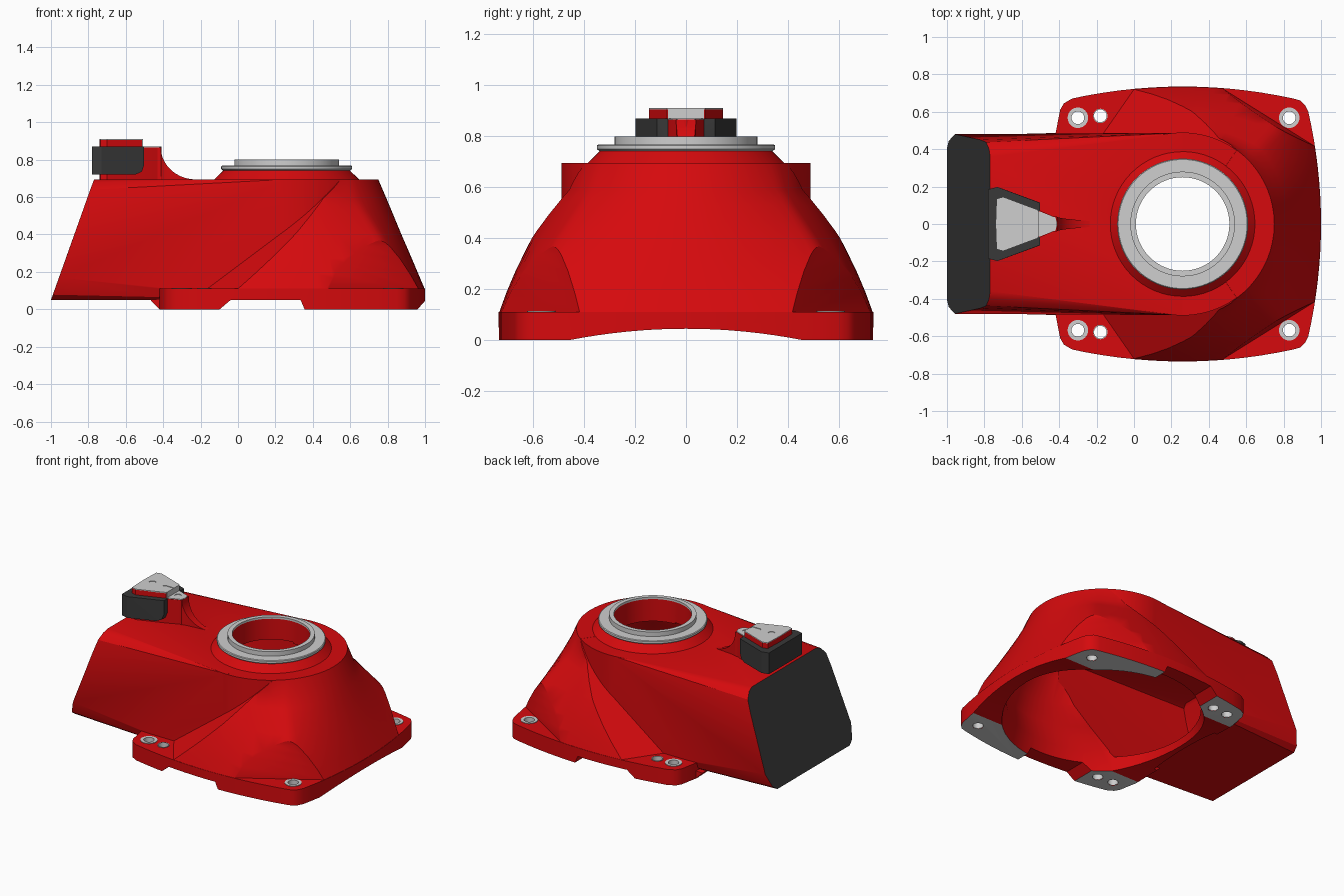
import bpy, bmesh
from math import sin, cos, pi, atan2
from mathutils import Vector

if "Cube" in bpy.data.objects:
    bpy.data.objects.remove(bpy.data.objects["Cube"])

CX = 0.26      # axis of the round neck
TOP = 0.695    # top face of the casting


def material(name, rgb):
    m = bpy.data.materials.new(name)
    m.use_nodes = True
    m.diffuse_color = (*rgb, 1)
    m.node_tree.nodes["Principled BSDF"].inputs["Base Color"].default_value = (*rgb, 1)
    return m


RED = material("red_paint", (0.67, 0.003, 0.004))
GREY = material("machined_metal", (0.62, 0.62, 0.62))
DARK = material("dark_plastic", (0.04, 0.04, 0.04))


def finish(name, bm, mat):
    bmesh.ops.recalc_face_normals(bm, faces=bm.faces)
    mesh = bpy.data.meshes.new(name)
    bm.to_mesh(mesh)
    bm.free()
    mesh.materials.append(mat)
    ob = bpy.data.objects.new(name, mesh)
    bpy.context.collection.objects.link(ob)
    return ob


def loft_bm(rings, closed=False):
    """Skin a list of equal rings; capped, or joined end to start."""
    bm = bmesh.new()
    vs = [[bm.verts.new(p) for p in r] for r in rings]
    n = len(vs[0])
    pairs = list(zip(vs, vs[1:])) + ([(vs[-1], vs[0])] if closed else [])
    for a, b in pairs:
        for i in range(n):
            j = (i + 1) % n
            bm.faces.new((a[i], a[j], b[j], b[i]))
    if not closed:
        bm.faces.new(vs[0])
        bm.faces.new(vs[-1])
    return bm


def loft(name, rings, mat=RED, closed=False):
    return finish(name, loft_bm(rings, closed), mat)


def prism(name, plan, z0, z1, mat=RED):
    return loft(name, [[(x, y, z) for x, y in plan] for z in (z0, z1)], mat)


def hull(name, points, mat=RED):
    bm = bmesh.new()
    for p in points:
        bm.verts.new(p)
    bmesh.ops.convex_hull(bm, input=bm.verts)
    return finish(name, bm, mat)


def ellipse(x, y, rx, ry, z, n=64):
    return [(x + rx * cos(2 * pi * i / n), y + ry * sin(2 * pi * i / n), z) for i in range(n)]


def cylinder(name, x, y, r, z0, z1, mat=RED, n=64):
    return loft(name, [ellipse(x, y, r, r, z, n) for z in (z0, z1)], mat)


def lathe(name, profile, x, y, mat, n=64):
    return loft(name, [ellipse(x, y, r, r, z, n) for r, z in profile], mat, closed=True)


def mirror(half):
    """Mirror an open half outline (y >= 0, ends on y = 0) into a full one."""
    return half + [(x, -y) for x, y in reversed(half) if y > 0]


def boolean(target, tool, op):
    mod = target.modifiers.new("cut", "BOOLEAN")
    mod.operation, mod.solver, mod.object = op, "EXACT", tool
    bpy.context.view_layer.objects.active = target
    bpy.ops.object.modifier_apply(modifier=mod.name)
    bpy.data.objects.remove(tool)


# Base outline: bowed front, bowed sides, clipped corners
front = [(1 - 0.075 * (0.075 * i / 0.63) ** 2, 0.075 * i) for i in range(9)]
side = []
for i in range(15):
    x = 0.85 - 1.18 * i / 14
    side.append((x, 0.735 - 0.075 * ((x - CX) / 0.64) ** 2))
half = front + [(0.915, 0.635), (0.89, 0.66)] + side
half += [(-0.375, 0.645), (-0.395, 0.61), (-0.42, 0.48), (-0.42, 0.2), (-0.42, 0)]
outline = mirror(half)

# Flared skirt from the base outline up to the round neck
rings = []
levels = ((0.09, 0, 0), (0.11, 0, 0), (0.19, 0.137, 0.12), (0.27, 0.273, 0.26),
          (0.4, 0.5, 0.52), (0.53, 0.718, 0.86), (0.59, 0.82, 1), (TOP, 1, 1))
for z, wx, wy in levels:
    ring = []
    for x, y in outline:
        a = atan2(y, x - CX)
        w = wx + (wy - wx) * sin(a) ** 2
        bx, by = (x - CX) * 0.997, y * 0.997
        ring.append((CX + bx + (0.49 * cos(a) - bx) * w, by + (0.49 * sin(a) - by) * w, z))
    rings.append(ring)
bm = loft_bm(rings)
for s in (1, -1):
    # bolt pocket at the front corner, then the slanted end of the flare
    for co, no in (((0.92, 0.445 * s, 0.11), (0.0625, 0.1 * s, 0.01)),
                   ((0, 0.72 * s, 0.11), (-0.092, 0.064 * s, 0.122))):
        cut = bmesh.ops.bisect_plane(bm, geom=bm.verts[:] + bm.edges[:] + bm.faces[:],
                                     plane_co=co, plane_no=Vector(no).normalized(),
                                     clear_outer=True)
        edges = [e for e in cut["geom_cut"] if isinstance(e, bmesh.types.BMEdge)]
        bmesh.ops.holes_fill(bm, edges=edges, sides=0)
bmesh.ops.triangulate(bm, faces=[f for f in bm.faces if len(f.verts) > 4])
skirt = finish("skirt", bm, RED)


def housing(name, wall):
    """Rear housing with sloped back and softened corners, inset by wall."""
    back = [(-1, 0.405, 0.05), (-0.99, 0.445, 0.078), (-0.957, 0.48, 0.17), (-0.82, 0.45, 0.555),
            (-0.79, 0.437, 0.639), (-0.775, 0.4, 0.68), (-0.769, 0.36, TOP),
            (CX, 0.488, 0.05), (CX, 0.488, TOP)]
    return hull(name, [(x + (wall if x < 0 else 0), (y - wall) * s,
                        min(max(z, 0.05 + wall), TOP - wall))
                       for x, y, z in back for s in (1, -1)])


# Join the casting
casting = prism("casting", outline, 0, 0.11)
boolean(casting, skirt, "UNION")
boolean(casting, cylinder("neck", CX, 0, 0.489, 0.06, TOP - 0.0005, n=96), "UNION")
boolean(casting, housing("housing", 0), "UNION")
for s in (1, -1):
    boolean(casting, hull("foot_heel", [(x, y * s, z) for y in (0.3, 0.487) for x, z in (
        (-0.47, 0.052), (-0.42, 0.0005), (-0.3, 0.0005), (-0.3, 0.06))]), "UNION")

# Hollow shell, bore, and arches between the feet
cavity = loft("cavity", [ellipse(x, 0, rx, ry, z) for x, rx, ry, z in (
    (CX, 0.66, 0.65, -0.02), (CX, 0.62, 0.615, 0.13), (0.34, 0.53, 0.59, 0.25),
    (0.38, 0.45, 0.54, 0.36), (0.36, 0.42, 0.455, 0.5), (CX, 0.43, 0.43, 0.63))])
boolean(casting, cavity, "DIFFERENCE")
boolean(casting, housing("inner_housing", 0.04), "DIFFERENCE")
boolean(casting, cylinder("bore", CX, 0, 0.25, 0.5, 0.9), "DIFFERENCE")
notch = [(-0.11, -0.01), (-0.04, 0.049), (0.335, 0.049), (0.36, -0.01)]
boolean(casting, loft("side_arch", [[(x, y, z) for x, z in notch] for y in (-1, 1)]), "DIFFERENCE")
arc = [(0.46 * i / 8, 0.045 * (1 - (i / 8) ** 2)) for i in range(-8, 9)]
arc = [(-0.46, -0.05)] + arc + [(0.46, -0.05)]
boolean(casting, loft("front_arch", [[(x, y, z) for y, z in arc] for x in (-0.6, 1.2)]), "DIFFERENCE")

# Bolt holes with metal sleeves
for s, tag in ((1, "left"), (-1, "right")):
    for x, y, rim, place in ((-0.3, 0.568, 0.055, "rear"), (0.83, 0.568, 0.055, "front"),
                             (-0.18, 0.578, 0.0385, "dowel")):
        boolean(casting, cylinder("hole", x, y * s, 0.037, -0.1, 0.2, n=24), "DIFFERENCE")
        lathe(f"{place}_sleeve_{tag}", [(0.034, 0.001), (0.0375, 0.001), (0.0375, 0.1), (rim, 0.1),
                                        (rim, 0.114), (0.034, 0.114)], x, y * s, GREY, 24)

# Machined feet and dark back cover, by face direction
casting.data.materials.clear()
for m in (RED, GREY, DARK):
    casting.data.materials.append(m)
for f in casting.data.polygons:
    f.material_index = 0
    if f.normal.z < -0.9 and f.center.z < 0.003:
        f.material_index = 1
    elif f.normal.x < -0.8 and f.center.x < -0.75:
        f.material_index = 2

# Collar and stepped mounting ring
lathe("collar", [(0.25, 0.64), (0.26, 0.64), (0.26, 0.69), (0.392, 0.69), (0.335, 0.745),
                 (0.26, 0.745), (0.26, 0.786), (0.25, 0.786)], CX, 0, RED)
lathe("mounting_ring", [(0.25, 0.786), (0.25, 0.8), (0.28, 0.8), (0.28, 0.768), (0.345, 0.768),
                        (0.35, 0.764), (0.35, 0.75), (0.34, 0.742), (0.255, 0.742)], CX, 0, GREY)

# Connector mount with its tapering concave fin
mount = mirror([(-0.41, 0), (-0.42, 0.035), (-0.51, 0.075), (-0.7, 0.145), (-0.735, 0.135), (-0.74, 0)])
upper = mirror([(-0.512, 0), (-0.512, 0.075), (-0.7, 0.145), (-0.735, 0.135), (-0.74, 0)])
prism("connector_mount", mount, 0.69, 0.866)
prism("connector_head", upper, 0.86, 0.906)
fin = [(-0.45, 0.866, 0.04)]
for i in range(11):
    a = pi / 20 * i
    fin.append((-0.225 - 0.188 * cos(a), 0.866 - 0.172 * sin(a), 0.04 - 0.0025 * i))
loft("fin", [[(x, w, 0.68), (x, w, z), (x, -w, z), (x, -w, 0.68)] for x, z, w in fin])

# Metal faces on the connector, with shallow holes and a slot
plate = prism("connector_plate", upper, 0.904, 0.911, GREY)
step = prism("step_plate", mirror([(-0.41, 0), (-0.42, 0.035), (-0.512, 0.07), (-0.512, 0)]),
             0.864, 0.871, GREY)
prism("step_wall", mirror([(-0.508, 0), (-0.508, 0.07), (-0.512, 0.07), (-0.512, 0)]), 0.868, 0.911, GREY)
boolean(plate, cylinder("plate_hole", -0.67, 0, 0.024, 0.907, 1, GREY, 20), "DIFFERENCE")
boolean(step, cylinder("step_hole", -0.47, 0, 0.024, 0.867, 1, GREY, 20), "DIFFERENCE")
slot = mirror([(-0.5, 0), (-0.5, 0.012), (-0.575, 0.012), (-0.587, 0)])
boolean(plate, prism("slot", slot, 0.907, 1, GREY), "DIFFERENCE")

# Dark connector shell around the mount
shell = [(-0.78, 0.185, 0.72), (-0.73, 0.198, 0.72), (-0.55, 0.132, 0.72), (-0.515, 0.119, 0.735),
         (-0.502, 0.113, 0.77), (-0.78, 0.185, 0.87), (-0.73, 0.198, 0.87), (-0.502, 0.113, 0.87)]
connector = hull("connector_shell", [(x, y * s, z) for x, y, z in shell for s in (1, -1)], DARK)
opening = prism("opening", mirror([(-0.4, 0), (-0.4, 0.07), (-0.52, 0.07), (-0.52, 0)]), 0.6, 1)
boolean(connector, opening, "DIFFERENCE")

# Smooth the curved surfaces, keep edges crisp
for ob in bpy.context.collection.objects:
    if ob.type == "MESH":
        bpy.ops.object.select_all(action="DESELECT")
        ob.select_set(True)
        bpy.context.view_layer.objects.active = ob
        bpy.ops.object.shade_smooth_by_angle(angle=0.55)
